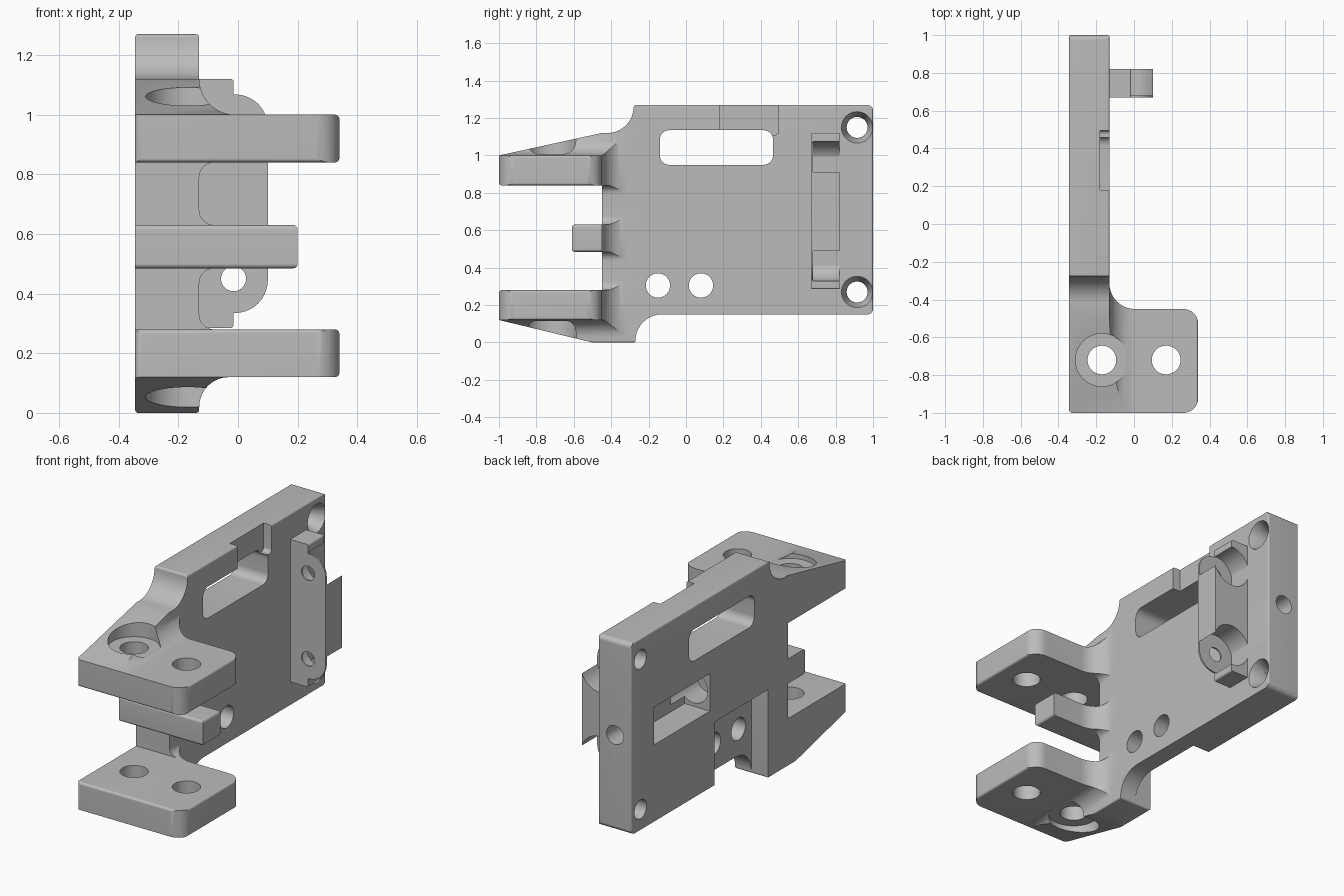
import bpy, bmesh, math
from mathutils import Vector

cube = bpy.data.objects.get("Cube")
if cube:
    bpy.data.objects.remove(cube, do_unlink=True)

grey = bpy.data.materials.new("plain grey")
grey.use_nodes = True
COLOUR = (0.5, 0.5, 0.5, 1)
grey.diffuse_color = COLOUR
grey.node_tree.nodes["Principled BSDF"].inputs["Base Color"].default_value = COLOUR


def rounded(points, steps=10):
    """Outline whose corners (a, b, radius) are replaced by tangent arcs."""
    out = []
    for i, p in enumerate(points):
        c = Vector(p[:2])
        r = p[2] if len(p) > 2 else 0
        if not r:
            out.append(c)
            continue
        u = (Vector(points[i - 1][:2]) - c).normalized()
        v = (Vector(points[(i + 1) % len(points)][:2]) - c).normalized()
        half = u.angle(v) / 2
        centre = c + (u + v).normalized() * r / math.sin(half)
        start = c + u * r / math.tan(half) - centre
        end = c + v * r / math.tan(half) - centre
        sweep = start.angle(end)
        for k in range(steps + 1):
            t = k / steps
            out.append(centre + (start * math.sin((1 - t) * sweep)
                                 + end * math.sin(t * sweep)) / math.sin(sweep))
    return out


def place(axis, p, h):
    return {"x": (h, p[0], p[1]), "y": (p[0], h, p[1]), "z": (p[0], p[1], h)}[axis]


def loft(name, axis, low, high, lo, hi):
    """Solid between two matching outlines at heights lo and hi on an axis."""
    bm = bmesh.new()
    a = [bm.verts.new(place(axis, p, lo)) for p in low]
    b = [bm.verts.new(place(axis, p, hi)) for p in high]
    bm.faces.new(a)
    bm.faces.new(b)
    for i in range(len(a)):
        bm.faces.new((a[i - 1], a[i], b[i], b[i - 1]))
    bmesh.ops.recalc_face_normals(bm, faces=bm.faces)
    mesh = bpy.data.meshes.new(name)
    bm.to_mesh(mesh)
    bm.free()
    mesh.materials.append(grey)
    obj = bpy.data.objects.new(name, mesh)
    bpy.context.collection.objects.link(obj)
    return obj


def prism(name, axis, points, lo, hi):
    outline = rounded(points)
    return loft(name, axis, outline, outline, lo, hi)


def rod(axis, a, b, r, lo, hi, r_end=None):
    ring = [Vector((math.cos(t), math.sin(t)))
            for t in (k * math.tau / 40 for k in range(40))]
    c = Vector((a, b))
    return loft("cutter", axis, [c + d * r for d in ring],
                [c + d * (r_end or r) for d in ring], lo, hi)


def rect(a0, a1, b0, b1, r=0):
    return [(a0, b0, r), (a1, b0, r), (a1, b1, r), (a0, b1, r)]


def boolean(obj, other, operation="DIFFERENCE"):
    mod = obj.modifiers.new("cut", "BOOLEAN")
    mod.operation, mod.solver, mod.object = operation, "EXACT", other
    bpy.context.view_layer.objects.active = obj
    bpy.ops.object.modifier_apply(modifier=mod.name)
    bpy.data.objects.remove(other, do_unlink=True)


def smooth(obj):
    bpy.ops.object.select_all(action="DESELECT")
    obj.select_set(True)
    bpy.context.view_layer.objects.active = obj
    bpy.ops.object.shade_smooth_by_angle(angle=math.radians(30))


BACK, FACE = -0.345, -0.13
E = 0.015  # small edge rounding

# Plate and arms: side outline, trimmed by plan and front outlines
body = prism("mounting_plate", "x", [
    (-1, 1), (-0.45, 1.12), (-0.28, 1.12, 0.14), (-0.28, 1.27, E),
    (1, 1.27, 0.03), (1, 0.15, 0.03), (-0.27, 0.15, 0.14), (-0.27, 0, 0.01),
    (-0.5, 0), (-1, 0.12), (-1, 0.28, E), (-0.45, 0.28),
    (-0.45, 0.485), (-0.61, 0.485, E), (-0.61, 0.63, E), (-0.45, 0.63),
    (-0.45, 0.84), (-1, 0.84, E)], -0.5, 0.5)
plan = prism("plan", "z", [
    (BACK, -1, 0.02), (0.34, -1, 0.08), (0.34, -0.45, 0.08),
    (FACE, -0.45, 0.135), (FACE, 1, 0.01), (BACK, 1, 0.01)], -0.1, 1.4)
front = prism("front", "y", [
    (BACK, 0, 0.01), (FACE, 0, 0.01), (FACE, 0.12, 0.1),
    (0.34, 0.12, E), (0.34, 0.28, E), (FACE, 0.28, 0.05),
    (FACE, 0.485, 0.05), (0.2, 0.485, E), (0.2, 0.63, E), (FACE, 0.63, 0.05),
    (FACE, 0.84, 0.05), (0.34, 0.84, E), (0.34, 1, E), (FACE, 1, 0.12),
    (FACE, 1.27, 0.01), (BACK, 1.27, 0.01)], -1.1, 1.1)
boolean(body, plan, "INTERSECT")
boolean(body, front, "INTERSECT")

# Long window and the shallow notch above it
boolean(body, prism("window", "x", rect(-0.14, 0.465, 0.95, 1.135, 0.05), -0.5, 0.1))
boolean(body, prism("notch", "x", rect(0.18, 0.495, 1.11, 1.4, 0.02), -0.18, 0))

# Recesses in the back face
boolean(body, prism("nut_pocket", "x", rect(0.27, 0.79, 0.6, 0.82), -0.5, -0.18))
boolean(body, prism("slot", "x", rect(-0.269, 0.23, -0.1, 0.52), -0.5, -0.235))

# Bolt hole in the end, opening into the pocket
boolean(body, rod("y", -0.24, 0.71, 0.055, 0.7, 1.1))
boolean(body, rod("y", -0.24, 0.71, 0.09, 0.12, 0.4))

# Holes through the plate, the two at the end being countersunk
for y in (-0.15, 0.08):
    boolean(body, rod("x", y, 0.305, 0.065, -0.5, 0.0))
for z in (0.27, 1.15):
    boolean(body, rod("x", 0.915, z, 0.056, -0.5, 0.0))
    boolean(body, rod("x", 0.915, z, 0.055, -0.2, -0.125, 0.086))

# Arm holes and counterbores in the sloping gussets
for x in (-0.17, 0.17):
    boolean(body, rod("z", x, -0.72, 0.076, -0.2, 1.5))
for lo, hi in ((-0.2, 0.115), (1.005, 1.5)):
    boolean(body, rod("z", -0.17, -0.72, 0.14, lo, hi))
smooth(body)

# Side bracket with open round pockets at both ends
bracket = prism("side_bracket", "y", [
    (-0.14, 0.285), (-0.015, 0.285, 0.01), (-0.015, 0.335),
    (0.1, 0.335, 0.11), (0.1, 1.068, 0.11), (-0.015, 1.068),
    (-0.015, 1.12, 0.01), (-0.14, 1.12)], 0.67, 0.82)
for z in (0.45, 0.953):
    boolean(bracket, rod("y", -0.015, z, 0.122, 0.68, 0.9))
    boolean(bracket, rod("y", -0.015, z, 0.042, 0.6, 0.9))
smooth(bracket)
